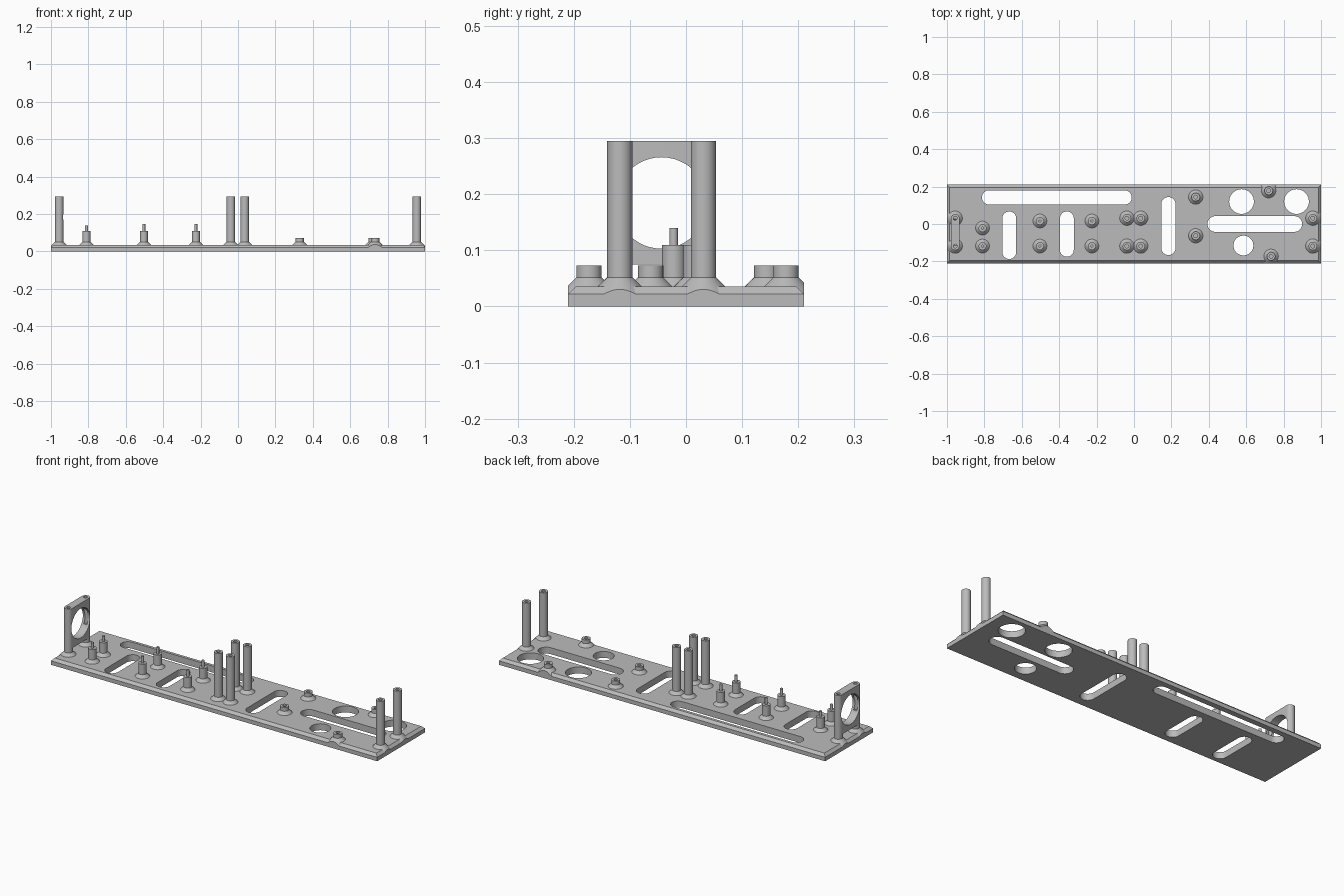
import bpy, bmesh, math
from mathutils import Vector, Matrix

cube = bpy.data.objects.get("Cube")
if cube:
    bpy.data.objects.remove(cube, do_unlink=True)

grey = bpy.data.materials.new("plain grey")
grey.use_nodes = True
grey.diffuse_color = (0.5, 0.5, 0.5, 1)
grey.node_tree.nodes["Principled BSDF"].inputs["Base Color"].default_value = (0.5, 0.5, 0.5, 1)

HALF_X, HALF_Y = 1.0, 0.21
SIDE_Z, TOP_Z, FLARE_Z = 0.022, 0.036, 0.052
POST_R, HOLE_R = 0.0225, 0.01
SEGMENTS = 48


def make_object(name, bm):
    bmesh.ops.recalc_face_normals(bm, faces=bm.faces[:])
    mesh = bpy.data.meshes.new(name)
    bm.to_mesh(mesh)
    bm.free()
    mesh.materials.append(grey)
    ob = bpy.data.objects.new(name, mesh)
    bpy.context.collection.objects.link(ob)
    return ob


def smooth(ob):
    bpy.ops.object.select_all(action='DESELECT')
    ob.select_set(True)
    bpy.context.view_layer.objects.active = ob
    bpy.ops.object.shade_smooth_by_angle(angle=math.radians(30))


def slot(name, a, b, r, z0, z1):
    """Upright prism with round ends at a and b (a round prism if a == b)."""
    a, b = Vector(a), Vector(b)
    d = b - a
    heading = math.atan2(d.y, d.x)
    half = SEGMENTS // 2
    outline = []
    for centre, start in ((b, heading - math.pi / 2), (a, heading + math.pi / 2)):
        for i in range(half + 1):
            t = start + math.pi * i / half
            outline.append((centre.x + r * math.cos(t), centre.y + r * math.sin(t), z0))
    bm = bmesh.new()
    face = bm.faces.new([bm.verts.new(p) for p in outline])
    ext = bmesh.ops.extrude_face_region(bm, geom=[face])
    top = [v for v in ext["geom"] if isinstance(v, bmesh.types.BMVert)]
    bmesh.ops.translate(bm, verts=top, vec=(0, 0, z1 - z0))
    bmesh.ops.remove_doubles(bm, verts=bm.verts[:], dist=1e-5)
    return make_object(name, bm)


def cut(ob, cutter):
    mod = ob.modifiers.new("cut", 'BOOLEAN')
    mod.operation = 'DIFFERENCE'
    mod.solver = 'EXACT'
    mod.object = cutter
    bpy.context.view_layer.objects.active = ob
    bpy.ops.object.modifier_apply(modifier=mod.name)
    bpy.data.objects.remove(cutter, do_unlink=True)


def turned(name, x, y, profile):
    """Lathe a profile and trim it flush with the plate sides."""
    bm = bmesh.new()
    vs = [bm.verts.new((r, 0, z)) for r, z in profile]
    es = [bm.edges.new(pair) for pair in zip(vs, vs[1:])]
    bmesh.ops.spin(bm, geom=vs + es, cent=(0, 0, 0), axis=(0, 0, 1),
                   angle=math.tau, steps=SEGMENTS)
    bmesh.ops.remove_doubles(bm, verts=bm.verts[:], dist=1e-5)
    bmesh.ops.translate(bm, verts=bm.verts[:], vec=(x, y, 0))
    for n in ((1, 0, 0), (-1, 0, 0), (0, 1, 0), (0, -1, 0)):
        limit = HALF_X if n[0] else HALF_Y
        res = bmesh.ops.bisect_plane(bm, geom=bm.verts[:] + bm.edges[:] + bm.faces[:],
                                     plane_co=Vector(n) * limit, plane_no=n, clear_outer=True)
        rim = [e for e in res["geom_cut"] if isinstance(e, bmesh.types.BMEdge)]
        if rim:
            bmesh.ops.holes_fill(bm, edges=rim, sides=0)
    ob = make_object(name, bm)
    smooth(ob)
    return ob


def flare(r):
    """Sloping foot that leads into a shaft of radius r."""
    return [(0, SIDE_Z), (r + FLARE_Z - SIDE_Z, SIDE_Z), (r, FLARE_Z)]


def hollow_post(name, x, y, top, depth):
    turned(name, x, y, flare(POST_R) + [(POST_R, top), (HOLE_R, top),
                                        (HOLE_R, top - depth), (0, top - depth)])


def pin_post(name, x, y, tip):
    r, pin, shoulder = 0.021, 0.0075, 0.11
    turned(name, x, y, flare(r) + [(r, shoulder), (pin, shoulder), (pin, tip), (0, tip)])


# Base plate with a sloping top edge
bm = bmesh.new()
rings = []
for z, inset in ((0, 0), (SIDE_Z, 0), (TOP_Z, TOP_Z - SIDE_Z)):
    rings.append([bm.verts.new((sx * (HALF_X - inset), sy * (HALF_Y - inset), z))
                  for sx, sy in ((-1, -1), (1, -1), (1, 1), (-1, 1))])
bm.faces.new(rings[0])
bm.faces.new(rings[-1])
for low, high in zip(rings, rings[1:]):
    for i in range(4):
        j = (i + 1) % 4
        bm.faces.new((low[i], low[j], high[j], high[i]))
plate = make_object("base_plate", bm)

# Slots and round openings: both end centres and radius
openings = [
    ((-0.775, 0.142), (-0.05, 0.142), 0.038),
    ((-0.667, -0.15), (-0.667, 0.03), 0.037),
    ((-0.359, -0.138), (-0.359, 0.03), 0.037),
    ((0.184, -0.128), (0.184, 0.106), 0.038),
    ((0.435, 0), (0.857, 0), 0.042),
    ((0.575, 0.12), (0.575, 0.12), 0.066),
    ((0.869, 0.12), (0.869, 0.12), 0.066),
    ((0.585, -0.115), (0.585, -0.115), 0.053),
]
for a, b, r in openings:
    cut(plate, slot("opening_cutter", a, b, r, -0.1, 0.1))
smooth(plate)

# Tall posts, with short feet under the bracket
POST_TOP, BRACKET_Z, END_X = 0.295, 0.075, 0.956
ROWS = (("front", -0.118), ("back", 0.031))
for row, y in ROWS:
    for label, x in (("middle_right", -0.038), ("middle_left", 0.036), ("end", END_X)):
        hollow_post(f"{row}_{label}_post", x, y, POST_TOP, 0.15)
    turned(f"{row}_bracket_foot", -END_X, y,
           flare(POST_R) + [(POST_R, BRACKET_Z), (0, BRACKET_Z)])

# Bracket with a round window and screw holes
ends = [(-END_X, y) for _, y in ROWS]
bracket = slot("bracket", ends[0], ends[1], POST_R, BRACKET_Z, POST_TOP)
window = slot("window_cutter", (0, 0), (0, 0), 0.0815, -0.1, 0.1)
window.data.transform(Matrix.Translation((-END_X, -0.0435, 0.1845))
                      @ Matrix.Rotation(math.pi / 2, 4, 'Y'))
cut(bracket, window)
for end in ends:
    cut(bracket, slot("screw_cutter", end, end, HOLE_R, POST_TOP - 0.15, POST_TOP + 0.05))
smooth(bracket)

# Pin posts in pairs
for label, x, back_y, tip in (("right", -0.81, -0.022, 0.14),
                              ("centre", -0.503, 0.016, 0.146),
                              ("left", -0.225, 0.016, 0.146)):
    pin_post(f"front_{label}_pin_post", x, -0.118, tip)
    pin_post(f"back_{label}_pin_post", x, back_y, tip)

# Low hollow standoffs
for label, x, y in (("inner_front", 0.33, -0.063), ("inner_back", 0.33, 0.144),
                    ("outer_front", 0.733, -0.173), ("outer_back", 0.72, 0.178)):
    hollow_post(f"{label}_standoff", x, y, 0.073, 0.035)
